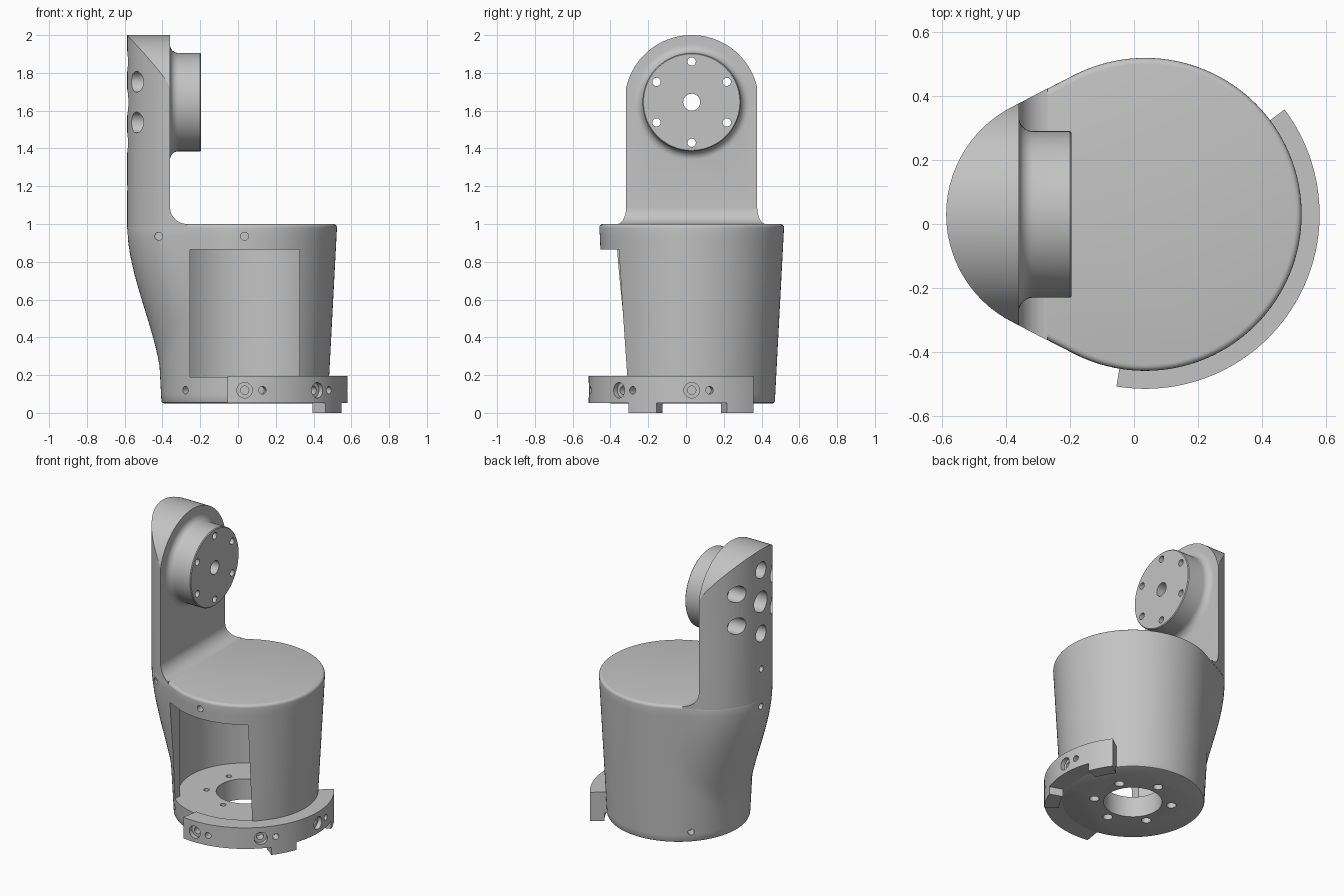
import bpy, bmesh, math
from mathutils import Vector

old = bpy.data.objects.get("Cube")
if old:
    bpy.data.objects.remove(old, do_unlink=True)

grey = bpy.data.materials.new("light_grey")
grey.use_nodes = True
COLOUR = (0.55, 0.55, 0.55, 1)
grey.diffuse_color = COLOUR
for node in grey.node_tree.nodes:
    if node.type == 'BSDF_PRINCIPLED':
        node.inputs["Base Color"].default_value = COLOUR

CX, CY = 0.035, 0.03      # main vertical axis
HUB_Z = 1.645             # height of the horizontal hub axis
TAU = math.tau


def loft(name, rings):
    """Solid through a list of equal-length rings, capped at both ends."""
    bm = bmesh.new()
    vs = [[bm.verts.new(p) for p in ring] for ring in rings]
    n = len(vs[0])
    for a, b in zip(vs, vs[1:]):
        for i in range(n):
            j = (i + 1) % n
            bm.faces.new((a[i], a[j], b[j], b[i]))
    bm.faces.new(vs[0][::-1])
    bm.faces.new(vs[-1])
    bmesh.ops.recalc_face_normals(bm, faces=bm.faces)
    me = bpy.data.meshes.new(name)
    bm.to_mesh(me)
    bm.free()
    me.materials.append(grey)
    ob = bpy.data.objects.new(name, me)
    bpy.context.collection.objects.link(ob)
    return ob


def arc(cx, cy, r, a0, a1, n):
    return [(cx + r * math.cos(math.radians(a0 + (a1 - a0) * i / n)),
             cy + r * math.sin(math.radians(a0 + (a1 - a0) * i / n))) for i in range(n + 1)]


def cyl(p, d, r, length, n=32):
    p, d = Vector(p), Vector(d).normalized()
    q = d.to_track_quat('Z', 'Y')
    circle = [q @ Vector((r * math.cos(TAU * i / n), r * math.sin(TAU * i / n), 0)) for i in range(n)]
    return loft("cutter", [[p + c for c in circle], [p + d * length + c for c in circle]])


def boolean(ob, others, op='DIFFERENCE'):
    bpy.context.view_layer.objects.active = ob
    for other in others:
        mod = ob.modifiers.new("bool", 'BOOLEAN')
        mod.operation, mod.solver, mod.object = op, 'EXACT', other
        bpy.ops.object.modifier_apply(modifier=mod.name)
        bpy.data.objects.remove(other, do_unlink=True)


def radial(angle, z, r_out, radius, depth):
    """Round cutter pointing at the main axis from outside."""
    a = math.radians(angle)
    d = Vector((math.cos(a), math.sin(a), 0))
    return cyl(Vector((CX, CY, z)) + d * (r_out + 0.1), -d, radius, depth + 0.1)


def outline(z, inset=0.0, n=128):
    """Plan section: the hull of the cup circle and the smaller arm circle."""
    t = min(max((z - 0.1) / 0.9, 0), 1)
    s = t * t * (3 - 2 * t)
    ra = 0.44 + 0.05 * min(max((z - 0.05) / 0.95, 0), 1) - inset
    rb = 0.377 - inset
    shift = -0.06 - 0.185 * s
    pts = []
    for i in range(n):
        a = TAU * i / n
        best = ra
        for k in range(1, 41):
            d, r = shift * k / 40, ra + (rb - ra) * k / 40
            disc = r * r - (d * math.sin(a)) ** 2
            if disc > 0:
                best = max(best, d * math.cos(a) + math.sqrt(disc))
        pts.append((CX + best * math.cos(a), CY + best * math.sin(a), z))
    return pts


# Cup body with rounded rims
levels = [(0.05, 0.012), (0.054, 0.004), (0.062, 0)]
levels += [(0.1 + 0.88 * i / 18, 0) for i in range(19)]
levels += [(0.98 + 0.02 * math.sin(a), 0.02 * (1 - math.cos(a)))
           for a in (math.radians(d) for d in (22, 45, 67, 90))]
body = loft("cup_body", [outline(z, inset) for z, inset in levels])

# Cavity, front window and floor bore
window = [(CX - 0.29, -0.8), (CX + 0.29, -0.8), (CX + 0.29, -0.2), (CX - 0.29, -0.2)]
cuts = [cyl((CX, CY, 0.19), (0, 0, 1), 0.41, 0.675, 96),
        loft("cutter", [[(x, y, z) for x, y in window] for z in (0.19, 0.865)]),
        cyl((CX, CY, 0), (0, 0, 1), 0.18, 0.3, 64)]
# Floor bolt holes
for i in range(6):
    a = math.radians(30 + 60 * i)
    x, y = CX + 0.24 * math.cos(a), CY + 0.24 * math.sin(a)
    cuts += [cyl((x, y, 0), (0, 0, 1), 0.03, 0.1, 24), cyl((x, y, 0), (0, 0, 1), 0.018, 0.3, 24)]
# Small screw holes in the wall
cuts += [radial(-90, 0.935, 0.49, 0.021, 0.06), radial(180, 0.935, 0.62, 0.021, 0.06),
         radial(135, 0.12, 0.44, 0.02, 0.06), radial(225, 0.12, 0.44, 0.02, 0.06),
         cyl((-0.42, -0.6, 0.935), (0, 1, 0), 0.021, 0.35)]
boolean(body, cuts)

# Upright arm: column trimmed by a filleted front face and a round top
arm = loft("upright_arm", [[(x, y, z) for x, y, _ in outline(1.0)] for z in (0.985, 2.05)])
front = [(-0.36, 2.3)] + arc(-0.27, 1.09, 0.09, 180, 270, 12)
front += [(-0.27, 0.9), (1, 0.9), (1, 2.3)]
dome = [(-0.8, HUB_Z)] + arc(CY, HUB_Z, 0.355, 180, 0, 64)
dome += [(0.8, HUB_Z), (0.8, 2.3), (-0.8, 2.3)]
boolean(arm, [loft("cutter", [[(x, y, z) for x, z in front] for y in (-0.9, 0.9)]),
              loft("cutter", [[(x, y, z) for y, z in dome] for x in (-0.9, 0.9)])])

# Hub disc with a flared root
profile = [(-0.39, 0.30)] + arc(-0.315, 0.305, 0.045, 180, 270, 8)
profile += [(-0.2, 0.26), (-0.195, 0.255)]
hub = loft("hub", [[(x, CY + r * math.cos(TAU * i / 96), HUB_Z + r * math.sin(TAU * i / 96))
                    for i in range(96)] for x, r in profile])
boolean(arm, [hub], 'UNION')

# Hub bolt circle: through holes, counterbored from behind
along = (1, 0, 0)
cuts = [cyl((-0.8, CY, HUB_Z), along, 0.045, 0.8), cyl((-0.8, CY, HUB_Z), along, 0.07, 0.33)]
for i in range(6):
    a = math.radians(30 + 60 * i)
    p = (-0.8, CY + 0.215 * math.cos(a), HUB_Z + 0.215 * math.sin(a))
    cuts += [cyl(p, along, 0.022, 0.8, 24), cyl(p, along, 0.055, 0.36)]
cuts.append(cyl((-0.8, CY, 1.19), along, 0.021, 0.28))
boolean(arm, cuts)


def sector(name, a0, a1, r0, r1, z0, z1, n):
    plan = arc(CX, CY, r1, a0, a1, n) + arc(CX, CY, r0, a1, a0, n)
    return loft(name, [[(x, y, z) for x, y in plan] for z in (z0, z1)])


# Clamp band around the foot, with two lower tabs
band = sector("clamp_band", -99.5, 37, 0.43, 0.545, 0.052, 0.195, 64)
tabs = [sector("clamp_tab", a0, a1, 0.455, 0.545, 0, 0.07, 10) for a0, a1 in ((-38, -20), (20, 37))]
boolean(band, tabs, 'UNION')
cuts = []
for angle in (-90, -45, 0):
    cuts += [radial(angle, 0.12, 0.545, 0.041, 0.03), radial(angle, 0.12, 0.545, 0.022, 0.09),
             radial(angle + 10, 0.12, 0.545, 0.02, 0.06)]
boolean(band, cuts)

# Smooth shading with crisp edges
for ob in (body, arm, band):
    bpy.ops.object.select_all(action='DESELECT')
    ob.select_set(True)
    bpy.context.view_layer.objects.active = ob
    bpy.ops.object.shade_smooth_by_angle(angle=math.radians(30))
